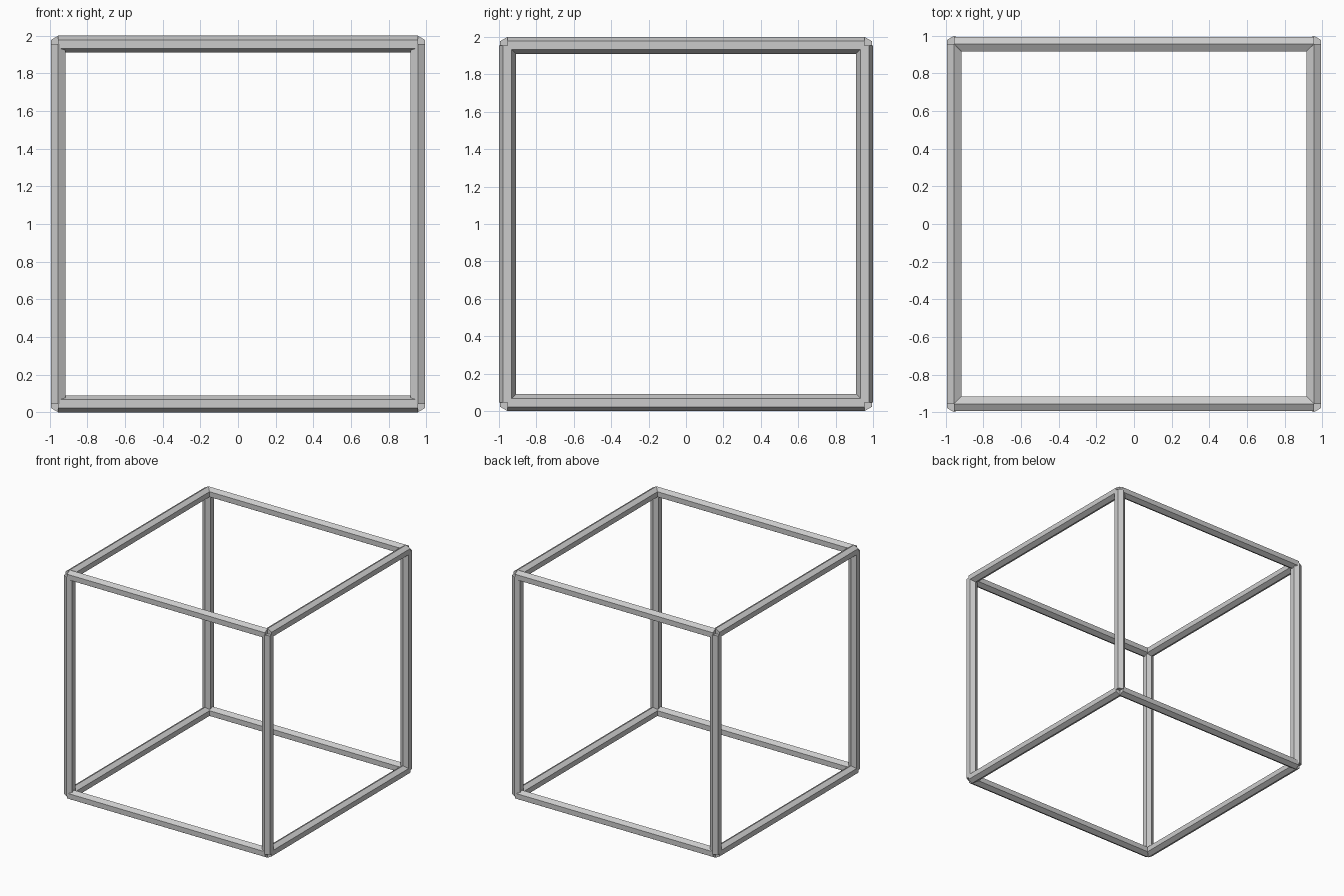
import bpy
from math import pi

if "Cube" in bpy.data.objects:
    bpy.data.objects.remove(bpy.data.objects["Cube"])

R = 0.045          # hexagonal bar radius
C = 1 - R          # distance of bar axes from the cube centre

# rotation per axis; the hexagon points go to +-z on flat bars, +-y on posts
ROT = {"x": (pi / 2, 0, pi / 2), "y": (pi / 2, 0, 0), "z": (0, 0, 0)}


def bar(name, axis, loc):
    bpy.ops.mesh.primitive_cylinder_add(
        vertices=6, radius=R, depth=2 * C, location=loc, rotation=ROT[axis])
    bpy.context.object.name = name


# twelve six-sided bars, one for each cube edge
for a in (-C, C):
    for b in (-C, C):
        bar("cross_bar", "x", (0, a, 1 + b))
        bar("side_bar", "y", (a, 0, 1 + b))
        bar("corner_post", "z", (a, b, 1))
